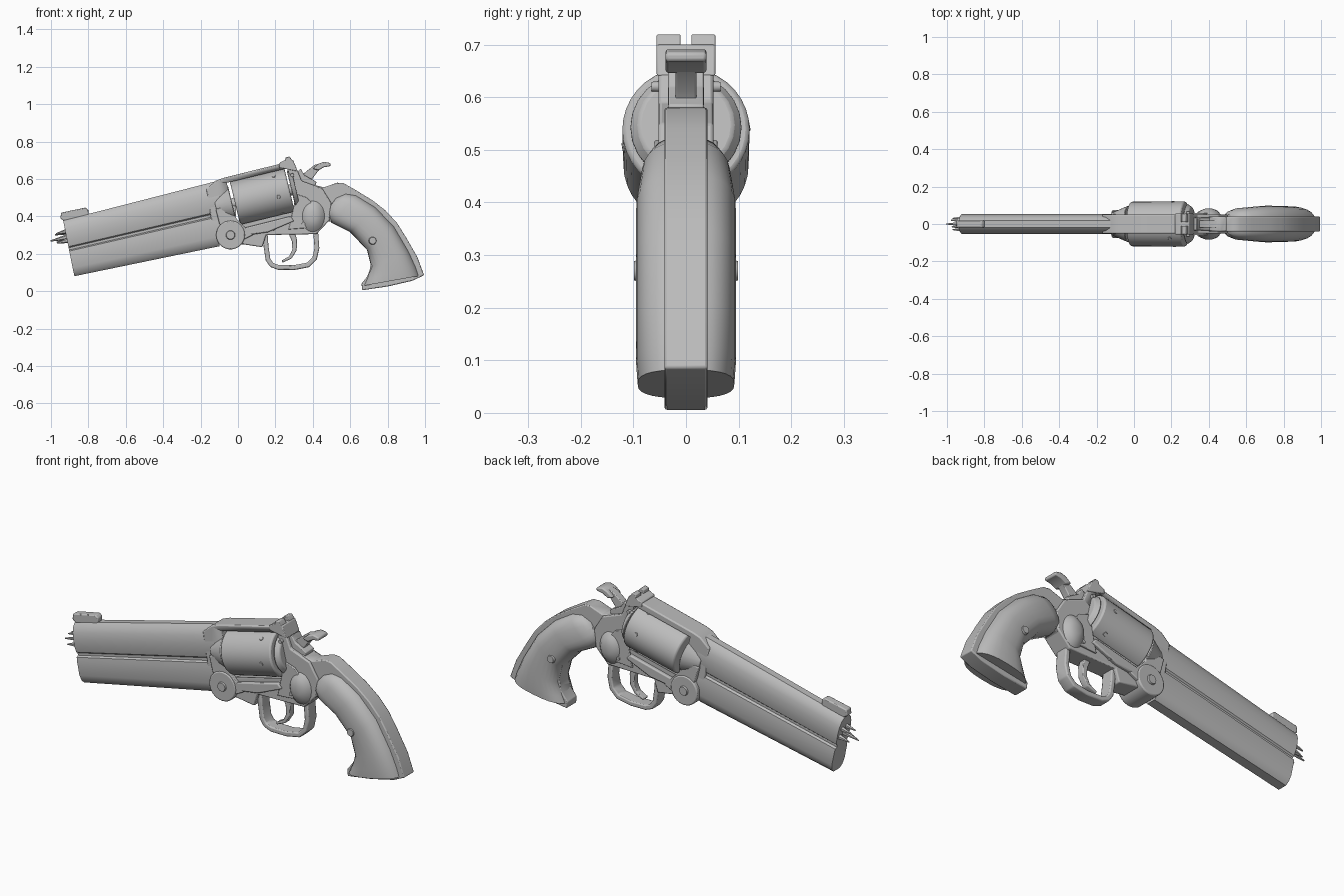
import bpy, bmesh, math
from mathutils import Vector, Matrix

cube = bpy.data.objects.get("Cube")
if cube:
    bpy.data.objects.remove(cube, do_unlink=True)

steel = bpy.data.materials.new("plain grey")
steel.use_nodes = True
GREY = (0.5, 0.5, 0.5, 1)
steel.diffuse_color = GREY
steel.node_tree.nodes["Principled BSDF"].inputs["Base Color"].default_value = GREY

TILT = math.radians(13.5)
AXIS = Vector((math.cos(TILT), 0, math.sin(TILT)))     # bore direction, towards the rear
CYL = Vector((0.13, 0, 0.505))                         # centre of the drum


def finish(name, bm, bevel=0.0, angle=35):
    bmesh.ops.recalc_face_normals(bm, faces=bm.faces)
    mesh = bpy.data.meshes.new(name)
    bm.to_mesh(mesh)
    bm.free()
    mesh.materials.append(steel)
    obj = bpy.data.objects.new(name, mesh)
    bpy.context.collection.objects.link(obj)
    bpy.ops.object.select_all(action='DESELECT')
    obj.select_set(True)
    bpy.context.view_layer.objects.active = obj
    bpy.ops.object.shade_smooth_by_angle(angle=math.radians(angle))
    if bevel:
        mod = obj.modifiers.new("edge", 'BEVEL')
        mod.width, mod.segments, mod.limit_method = bevel, 2, 'ANGLE'
    return obj


def loft(name, rings, bevel=0.0, angle=35):
    """Skin a list of equal point rings and cap both ends."""
    bm = bmesh.new()
    loops = [[bm.verts.new(p) for p in ring] for ring in rings]
    n = len(loops[0])
    for a, b in zip(loops, loops[1:]):
        for i in range(n):
            j = (i + 1) % n
            bm.faces.new((a[i], a[j], b[j], b[i]))
    bm.faces.new(loops[0])
    bm.faces.new(loops[-1])
    return finish(name, bm, bevel, angle)


def prism(name, pts, half, bevel=0.0, y=0.0):
    """Side outline (x, z) given thickness across y."""
    return loft(name, [[(x, y + s * half, z) for x, z in pts] for s in (-1, 1)], bevel)


def ribbon(name, path, thick, half, bevel=0.0):
    """Bent strip that follows a side path; thick may taper to its end."""
    pts = [Vector(p) for p in path]
    left, right = [], []
    for i, p in enumerate(pts):
        d = (pts[min(i + 1, len(pts) - 1)] - pts[max(i - 1, 0)]).normalized()
        k = thick[0] + (thick[1] - thick[0]) * i / (len(pts) - 1)
        off = Vector((-d.y, d.x)) * k / 2
        left.append(p + off)
        right.append(p - off)
    return prism(name, [tuple(p) for p in left + right[::-1]], half, bevel)


def rod(name, centre, direction, length, r1, r2, sides=32, bevel=0.0):
    bm = bmesh.new()
    turn = Vector(direction).to_track_quat('Z', 'Y').to_matrix().to_4x4()
    bmesh.ops.create_cone(bm, cap_ends=True, segments=sides, radius1=r1, radius2=r2,
                          depth=length, matrix=Matrix.Translation(centre) @ turn)
    return finish(name, bm, bevel)


def cut(obj, cutter):
    mod = obj.modifiers.new("cut", 'BOOLEAN')
    mod.operation, mod.object, mod.solver = 'DIFFERENCE', cutter, 'EXACT'
    cutter.hide_render = True
    cutter.hide_set(True)


# Barrel: grooved section swept from the slanted muzzle to the frame
section = [(.018, 0), (.036, .05), (.048, .14), (.053, .25), (.052, .38), (.046, .47),
           (.038, .49), (.038, .53), (.05, .55), (.053, .62), (.053, .85), (.042, .95), (.025, 1)]
section = section + [(-w, t) for w, t in reversed(section)]


def barrel_ring(top, bottom):
    top, bottom = Vector(top), Vector(bottom)
    return [top.lerp(bottom, t) + Vector((0, w, 0)) for w, t in section]


loft("barrel", [barrel_ring((-.935, 0, .378), (-.875, 0, .08)),
                barrel_ring((-.1, 0, .592), (-.1, 0, .24))])
prism("front_sight", [(-.95, .39), (-.945, .42), (-.92, .425), (-.815, .447),
                      (-.8, .435), (-.8, .405), (-.93, .375)], .02, .005)
for i, (y, z, size) in enumerate([(-.03, .265, .05), (.03, .27, .05), (0, .28, .085),
                                  (-.015, .315, .055), (.02, .31, .06)]):
    rod(f"muzzle_prong_{i}", (-.91 - size / 2, y, z), -AXIS, size + .02, .016, .003, 6)

# Frame with the opening for the drum
frame = prism("frame", [
    (-.17, .545), (-.12, .59), (-.08, .605), (.25, .687), (.29, .68), (.32, .64), (.34, .59),
    (.45, .55), (.50, .47), (.49, .38), (.42, .305), (.15, .30), (.13, .235), (.03, .25),
    (-.08, .25), (-.13, .30)], .052, .006)
window = rod("window_cutter", CYL, AXIS, .335, .128, .128)
cut(frame, window)
for side in (-1, 1):
    prism("frame_lug", [(-.12, .44), (-.01, .46), (-.01, .39), (.08, .30), (.0, .26), (-.1, .36)],
          .012, .004, side * .058)
    prism("side_plate", [(.31, .52), (.37, .50), (.44, .42), (.40, .34), (.27, .33), (.28, .37)],
          .006, .003, side * .054)
    for x, z in ((.29, .62), (.35, .36), (.19, .335)):
        rod("frame_pin", (x, side * .056, z), (0, side, 0), .02, .011, .009, 12)
prism("drum_rail", [(.02, .335), (.28, .40), (.30, .375), (.16, .315), (.06, .30)], .07, .006)
rod("barrel_collar", CYL - AXIS * .21, AXIS, .09, .06, .098, 24, .004)

# Drum with a chamfered front and small locking notches
drum = rod("drum", CYL, AXIS, .30, .119, .121, 36, .008)
side_dir = Vector((0, 1, 0))
for i in range(6):
    spin = Matrix.Rotation(math.radians(60 * i + 10), 3, AXIS)
    out = spin @ side_dir
    rod("drum_notch", CYL + AXIS * .085 + out * .119, out, .008, .013, .009, 8)
rod("recoil_shield", CYL + AXIS * .172, AXIS, .025, .108, .09, 24, .005)
rod("drum_axle", CYL, AXIS, .37, .03, .03, 16)

# Hinge disc below the barrel root
rod("hinge_disc", (-.04, 0, .30), (0, 1, 0), .15, .077, .077, 32, .006)
for side in (-1, 1):
    rod("hinge_screw", (-.04, side * .077, .30), (0, side, 0), .012, .026, .022, 16)

# Rear sight: base and two ears leaving a notch
prism("rear_sight_base", [(.22, .66), (.22, .685), (.25, .70), (.295, .70), (.32, .64)], .056, .004)
for side in (-1, 1):
    prism("rear_sight_ear", [(.25, .69), (.255, .715), (.275, .72), (.29, .70), (.295, .68)],
          .023, .003, side * .033)

# Hammer
ribbon("hammer_arm", [(.34, .55), (.36, .60), (.39, .63), (.42, .66), (.45, .675)],
       (.07, .025), .02, .004)
prism("hammer_spur", [(.40, .655), (.43, .68), (.46, .692), (.495, .685), (.495, .668),
                      (.46, .663), (.43, .645)], .039, .006)
prism("hammer_cheeks", [(.31, .63), (.335, .655), (.355, .62), (.42, .585), (.41, .55), (.33, .55)],
      .034, .004)

# Trigger and guard
ribbon("trigger_guard", [(.145, .31), (.15, .24), (.16, .17), (.18, .14), (.215, .127), (.30, .126),
                         (.375, .14), (.41, .175), (.422, .23), (.415, .32)], (.026, .026), .034, .006)
ribbon("trigger", [(.28, .33), (.302, .27), (.302, .22), (.28, .18), (.235, .158)],
       (.035, .012), .018, .004)

# Grip: centre strap, side swell and rounded panels
prism("grip_strap", [
    (.40, .57), (.46, .555), (.53, .58), (.565, .577), (.63, .54), (.72, .485), (.79, .43),
    (.85, .365), (.90, .285), (.96, .18), (.995, .085), (.93, .055), (.80, .025), (.665, .005),
    (.66, .04), (.70, .09), (.71, .15), (.69, .225), (.60, .325), (.49, .375), (.42, .34)],
    .041, .005)
loft("frame_swell", [[(.40 + .065 * math.cos(a) * r, y, .40 + .085 * math.sin(a) * r)
                      for a in (math.tau * k / 20 for k in range(20))]
                     for y, r in ((-.082, .3), (-.072, .7), (-.05, 1), (.05, 1), (.072, .7), (.082, .3))])
stations = [(.482, .44, .53, .505, .052), (.478, .40, .58, .525, .072), (.50, .365, .635, .515, .085),
            (.60, .315, .735, .452, .095), (.69, .22, .835, .35, .095),
            (.712, .13, .915, .215, .095), (.685, .065, .955, .13, .095), (.667, .028, .972, .082, .092)]


def grip_ring(fx, fz, rx, rz, w):
    front, rear = Vector((fx, 0, fz)), Vector((rx, 0, rz))
    mid, arm = (front + rear) / 2, (rear - front) / 2
    ring = []
    for k in range(28):
        c, s = math.cos(math.tau * k / 28), math.sin(math.tau * k / 28)
        c, s = (math.copysign(abs(v) ** .75, v) for v in (c, s))
        ring.append(mid + arm * c + Vector((0, w * s, 0)))
    return ring


loft("grip_panels", [grip_ring(*s) for s in stations], 0, 50)
for side in (-1, 1):
    rod("grip_screw", (.72, side * .093, .27), (0, side, 0), .012, .022, .018, 16)
